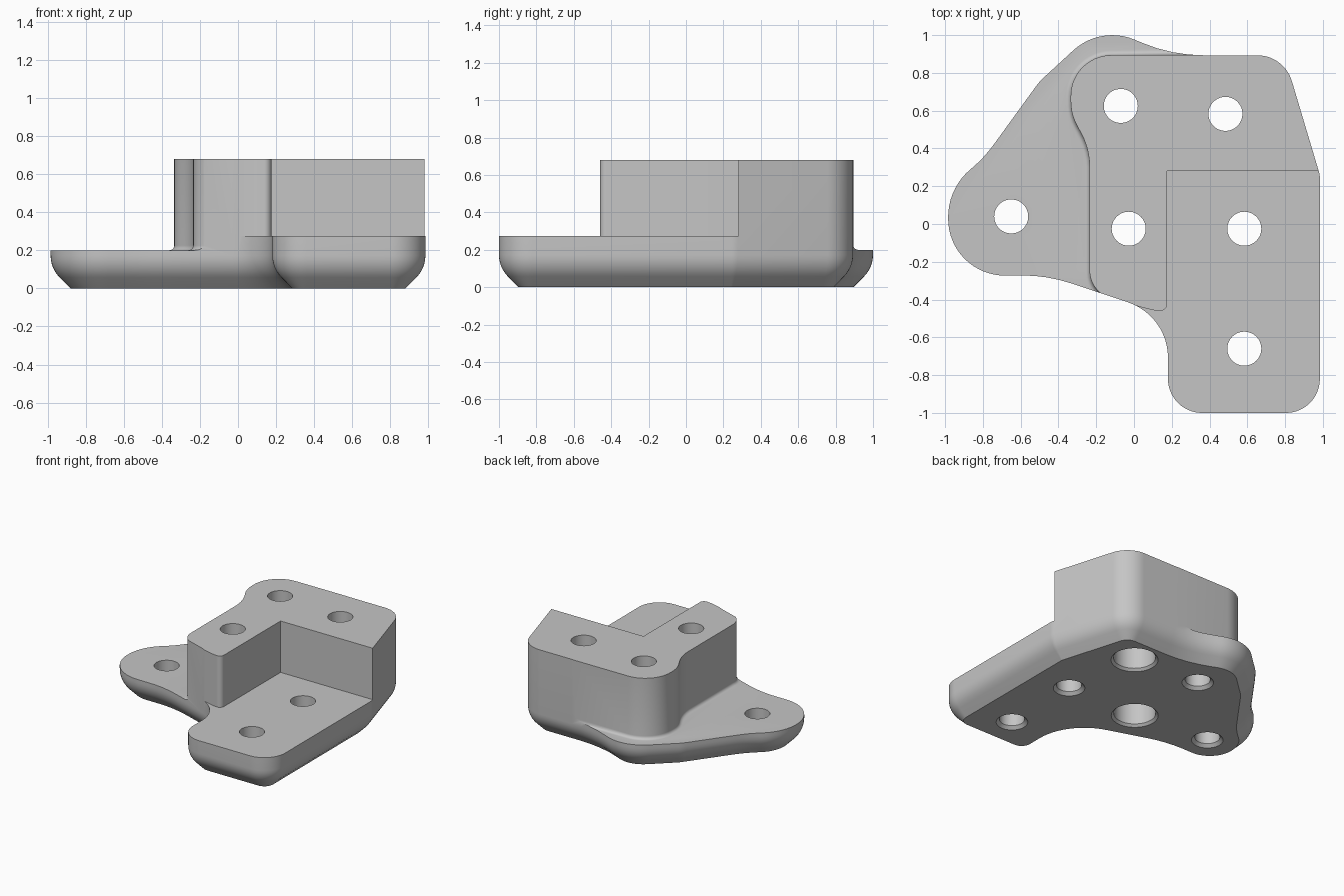
import bpy, bmesh, math
from mathutils import Vector

cube = bpy.data.objects.get("Cube")
if cube:
    bpy.data.objects.remove(cube, do_unlink=True)

grey = bpy.data.materials.new("plain_grey")
grey.use_nodes = True
COLOUR = (0.56, 0.56, 0.56, 1)
grey.diffuse_color = COLOUR
grey.node_tree.nodes["Principled BSDF"].inputs["Base Color"].default_value = COLOUR


def rounded(corners):
    """Counter-clockwise outline from (x, y, radius) corners."""
    pts = []
    for i, (x, y, r) in enumerate(corners):
        p = Vector((x, y))
        if r == 0:
            pts.append(p)
            continue
        a = (Vector(corners[i - 1][:2]) - p).normalized()
        b = (Vector(corners[(i + 1) % len(corners)][:2]) - p).normalized()
        half = a.angle(b) / 2
        centre = p + (a + b).normalized() * (r / math.sin(half))
        reach = r / math.tan(half)
        start, end = p + a * reach - centre, p + b * reach - centre
        turn = math.pi - 2 * half
        steps = max(4, math.ceil(turn / math.radians(6)))
        for k in range(steps + 1):
            t = k / steps
            pts.append(centre + (start * math.sin((1 - t) * turn)
                                 + end * math.sin(t * turn)) / math.sin(turn))
    return pts


def inset(pts, d):
    """Move an outline inwards by d with mitred corners."""
    out = []
    for i, p in enumerate(pts):
        e1 = (p - pts[i - 1]).normalized()
        e2 = (pts[(i + 1) % len(pts)] - p).normalized()
        n1, n2 = Vector((-e1.y, e1.x)), Vector((-e2.y, e2.x))
        out.append(p + (n1 + n2) * (d / (1 + n1.dot(n2))))
    return out


def loft(name, pts, levels):
    """Closed solid through copies of an outline at (z, inset) levels."""
    bm = bmesh.new()
    rings = [[bm.verts.new((p.x, p.y, z)) for p in inset(pts, d)] for z, d in levels]
    n = len(pts)
    for low, high in zip(rings, rings[1:]):
        for i in range(n):
            j = (i + 1) % n
            bm.faces.new((low[i], low[j], high[j], high[i]))
    bm.faces.new(rings[0][::-1])
    bm.faces.new(rings[-1])
    mesh = bpy.data.meshes.new(name)
    bm.to_mesh(mesh)
    bm.free()
    obj = bpy.data.objects.new(name, mesh)
    bpy.context.collection.objects.link(obj)
    mesh.materials.append(grey)
    return obj


def cut(body, cutter):
    mod = body.modifiers.new(cutter.name, 'BOOLEAN')
    mod.operation = 'DIFFERENCE'
    mod.solver = 'EXACT'
    mod.object = cutter
    bpy.context.view_layer.objects.active = body
    bpy.ops.object.modifier_apply(modifier=mod.name)
    bpy.data.objects.remove(cutter, do_unlink=True)


# Full-height body with a chamfered and rounded lower edge
TOP = 0.68
outline = rounded([
    (0.984, -1.0, 0.18), (0.984, 0.26, 0.12), (0.795, 0.893, 0.19),
    (0.2, 0.893, 0.85), (-0.177, 1.052, 0.305), (-0.5, 0.755, 0.3),
    (-0.793, 0.351, 0.7), (-0.984, 0.19, 0.33), (-0.984, -0.274, 0.3),
    (-0.46, -0.272, 0.8), (0.18, -0.485, 0.31), (0.18, -1.0, 0.18)])
R = 0.164
levels = [(0, 0.105)]
for k in range(7):
    a = math.radians(45 - 7.5 * k)
    levels.append((0.173 - R * math.sin(a), R * (1 - math.cos(a))))
body = loft("mounting_block", outline, levels + [(TOP, 0)])

# Low flange on the side, with a small fillet against the block
flange = rounded([
    (-0.1, -1.3, 0), (-0.1, -0.4, 0), (-0.235, -0.356, 0.15), (-0.235, 0.4, 0.38),
    (-0.335, 0.58, 0.27), (-0.335, 0.893, 0.215), (0.35, 0.895, 0),
    (0.35, 1.3, 0), (-1.3, 1.3, 0), (-1.3, -1.3, 0)])
F = 0.025
fillet = [(0.2 + F * (1 - math.cos(a)), F * (1 - math.sin(a)))
          for a in (math.radians(18 * k) for k in range(6))]
cut(body, loft("flange_cutter", flange, fillet + [(1, 0)]))

# Front ledge
ledge = rounded([
    (0.175, 0.28, 0), (0.175, -0.463, 0.035), (0.1, -0.456, 0),
    (-0.02, -0.425, 0), (-0.02, -1.3, 0), (1.3, -1.3, 0), (1.3, 0.28, 0)])
cut(body, loft("ledge_cutter", ledge, [(0.275, 0), (1, 0)]))

# Screw holes: all chamfered below, two have deep head recesses
HOLE = 0.09
plain = [(-0.02, -0.043), (0.023, 0), (1, 0)]
recessed = [(-0.02, -0.098), (0.018, -0.06), (0.45, -0.06), (0.45, 0), (1, 0)]
holes = [(-0.65, 0.04, plain), (-0.07, 0.625, plain), (0.584, -0.025, plain),
         (0.584, -0.66, plain), (-0.028, -0.025, recessed), (0.484, 0.583, recessed)]
for x, y, steps in holes:
    ring = [Vector((x + HOLE * math.cos(math.tau * k / 48),
                    y + HOLE * math.sin(math.tau * k / 48))) for k in range(48)]
    cut(body, loft("hole_cutter", ring, steps))

# Smooth curves with crisp edges
bpy.ops.object.select_all(action='DESELECT')
body.select_set(True)
bpy.context.view_layer.objects.active = body
bpy.ops.object.shade_smooth_by_angle(angle=math.radians(30))
